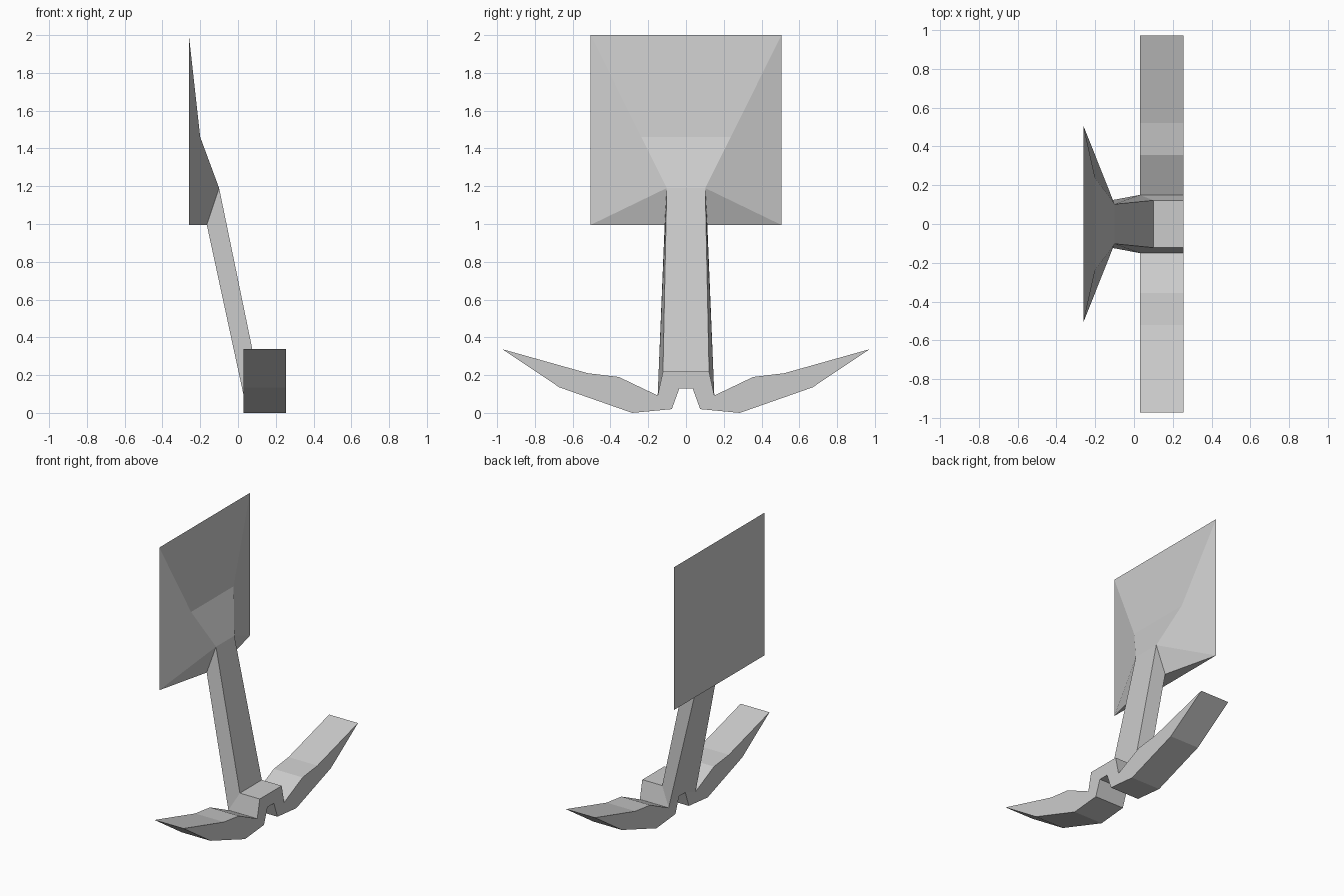
import bpy
import bmesh

if "Cube" in bpy.data.objects:
    bpy.data.objects.remove(bpy.data.objects["Cube"])


def make_object(name, verts, faces):
    mesh = bpy.data.meshes.new(name)
    mesh.from_pydata(verts, [], faces)
    bm = bmesh.new()
    bm.from_mesh(mesh)
    bmesh.ops.recalc_face_normals(bm, faces=bm.faces)
    bm.to_mesh(mesh)
    bm.free()
    obj = bpy.data.objects.new(name, mesh)
    bpy.context.collection.objects.link(obj)
    return obj


def pair(x, y, z):
    """Left and right copies of a point."""
    return [(x, -y, z), (x, y, z)]


# Curved foot: half outline in (y, z), mirrored and extruded along x
X0, X1 = 0.03, 0.255
half = [(0.035, 0.13), (0.075, 0.02), (0.285, 0.0), (0.67, 0.135),
        (0.972, 0.337), (0.52, 0.21), (0.355, 0.19), (0.15, 0.092), (0.122, 0.22)]
outline = half + [(-y, z) for y, z in reversed(half)]
n = len(outline)
verts = [(x, y, z) for x in (X0, X1) for y, z in outline]
faces = [(i, (i + 1) % n, n + (i + 1) % n, n + i) for i in range(n)]
faces += [tuple(range(n)), tuple(range(n, 2 * n))]
make_object("curved_foot", verts, faces)

# Points shared by the stem and the panel
stem_front = pair(-0.10, 0.102, 1.19)
stem_back = pair(-0.165, 0.113, 0.995)

# Leaning stem: its back follows the notch in the foot
verts = (stem_front + stem_back + pair(0.10, 0.122, 0.22)
         + pair(X0, 0.15, 0.092) + pair(X0, 0.035, 0.13))
make_object("stem", verts, [(0, 1, 5, 4), (2, 3, 7, 9, 8, 6),
                            (0, 2, 6, 4), (1, 3, 7, 5)])

# Square panel with a flared front that tapers into the stem
verts = (pair(-0.26, 0.505, 2.0) + pair(-0.26, 0.505, 0.995)
         + pair(-0.20, 0.237, 1.46) + stem_front + stem_back)
faces = [(0, 1, 3, 2), (0, 1, 5, 4), (4, 5, 7, 6), (2, 3, 9, 8)]
for s in (0, 1):
    faces += [(s, 4 + s, 6 + s, 2 + s), (2 + s, 6 + s, 8 + s)]
make_object("panel", verts, faces)
